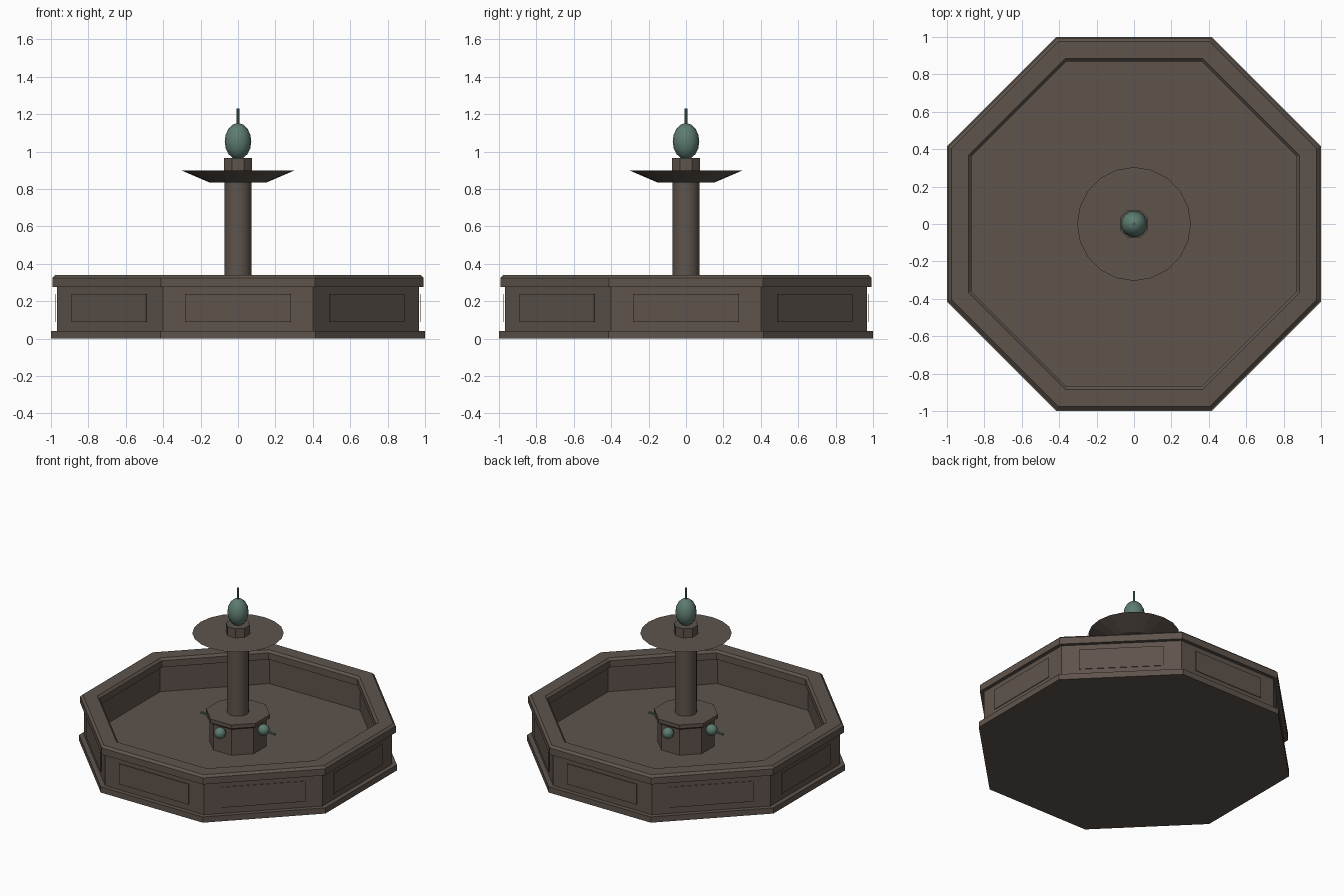
import bpy, bmesh, math
from mathutils import Matrix, Vector

if "Cube" in bpy.data.objects:
    bpy.data.objects.remove(bpy.data.objects["Cube"])


def material(name, rgb):
    m = bpy.data.materials.new(name)
    m.diffuse_color = (*rgb, 1)
    m.use_nodes = True
    m.node_tree.nodes["Principled BSDF"].inputs["Base Color"].default_value = m.diffuse_color
    return m


STONE = material("brown_stone", (0.112, 0.088, 0.072))
VERDIGRIS = material("green_bronze", (0.110, 0.200, 0.160))


def finish(name, bm, mat, smooth=False):
    bmesh.ops.recalc_face_normals(bm, faces=bm.faces)
    me = bpy.data.meshes.new(name)
    bm.to_mesh(me)
    bm.free()
    me.materials.append(mat)
    ob = bpy.data.objects.new(name, me)
    bpy.context.collection.objects.link(ob)
    if smooth:
        bpy.ops.object.select_all(action='DESELECT')
        ob.select_set(True)
        bpy.context.view_layer.objects.active = ob
        bpy.ops.object.shade_smooth_by_angle(angle=math.radians(35))
    return ob


def lathe(name, profile, mat, sides=8, ring=False, smooth=False):
    """Turn (radius, z) points about z. With 8 sides the radius is the apothem."""
    bm = bmesh.new()
    oct_ = sides == 8
    k = 1 / math.cos(math.pi / 8) if oct_ else 1
    off = math.pi / 8 if oct_ else 0
    rows = []
    for r, z in profile:
        rows.append([bm.verts.new((r * k * math.cos(off + math.tau * i / sides),
                                   r * k * math.sin(off + math.tau * i / sides), z))
                     for i in range(sides)])
    pairs = list(zip(rows, rows[1:]))
    if ring:
        pairs.append((rows[-1], rows[0]))
    for a, b in pairs:
        for i in range(sides):
            j = (i + 1) % sides
            bm.faces.new((a[i], a[j], b[j], b[i]))
    if not ring:
        bm.faces.new(rows[0])
        bm.faces.new(rows[-1])
    return finish(name, bm, mat, smooth)


def ball(name, centre, radius, scale_z, mat, u=16, v=8):
    bm = bmesh.new()
    bmesh.ops.create_uvsphere(bm, u_segments=u, v_segments=v, radius=radius)
    bmesh.ops.scale(bm, vec=(1, 1, scale_z), verts=bm.verts)
    bmesh.ops.translate(bm, vec=centre, verts=bm.verts)
    ob = finish(name, bm, mat)
    for p in ob.data.polygons:
        p.use_smooth = True
    return ob


def rod(name, a, b, radius, mat):
    a, b = Vector(a), Vector(b)
    bm = bmesh.new()
    rot = (b - a).to_track_quat('Z', 'Y').to_matrix().to_4x4()
    bmesh.ops.create_cone(bm, cap_ends=True, segments=8, radius1=radius, radius2=radius,
                          depth=(b - a).length,
                          matrix=Matrix.Translation((a + b) / 2) @ rot)
    return finish(name, bm, mat, True)


# Octagonal basin: plinth, walls and sunken floor
lathe("basin", [(1.0, 0), (1.0, 0.042), (0.968, 0.042), (0.968, 0.28),
                (0.89, 0.28), (0.89, 0.09)], STONE)

# Coping around the top, with chamfered upper edges
lathe("basin_rim", [(0.993, 0.277), (0.993, 0.325), (0.977, 0.341),
                    (0.885, 0.341), (0.87, 0.325), (0.87, 0.277)], STONE, ring=True)

# Thin panel on each wall face
for i in range(8):
    bm = bmesh.new()
    bmesh.ops.create_cube(bm, size=1, matrix=Matrix.Rotation(i * math.pi / 4, 4, 'Z')
                          @ Matrix.Translation((0.975, 0, 0.163))
                          @ Matrix.Diagonal((0.004, 0.565, 0.15, 1)))
    finish(f"wall_panel_{i + 1}", bm, STONE)

# Pedestal and its cap
lathe("pedestal", [(0.18, 0.085), (0.18, 0.285)], STONE)
lathe("pedestal_cap", [(0.18, 0.28), (0.20, 0.295), (0.20, 0.322)], STONE)

# Column, upper bowl and neck
lathe("column", [(0.073, 0.32), (0.073, 0.84)], STONE, sides=16, smooth=True)
lathe("upper_bowl", [(0.152, 0.835), (0.304, 0.90)], STONE, sides=20)
lathe("neck", [(0.076, 0.895), (0.076, 0.967)], STONE)

# Bronze finial with its jet
ball("finial", (0, 0, 1.055), 0.071, 1.37, VERDIGRIS)
rod("finial_jet", (0, 0, 1.13), (0, 0, 1.23), 0.008, VERDIGRIS)

# Bronze spout knobs on four sides, with side pipes
for i in range(4):
    a = i * math.pi / 2
    ball(f"spout_knob_{i + 1}", (0.209 * math.cos(a), 0.209 * math.sin(a), 0.245),
         0.04, 1, VERDIGRIS, 12, 8)
for s, side in ((1, "right"), (-1, "left")):
    rod(f"spout_pipe_{side}", (s * 0.2, 0, 0.243), (s * 0.302, 0, 0.236), 0.008, VERDIGRIS)
